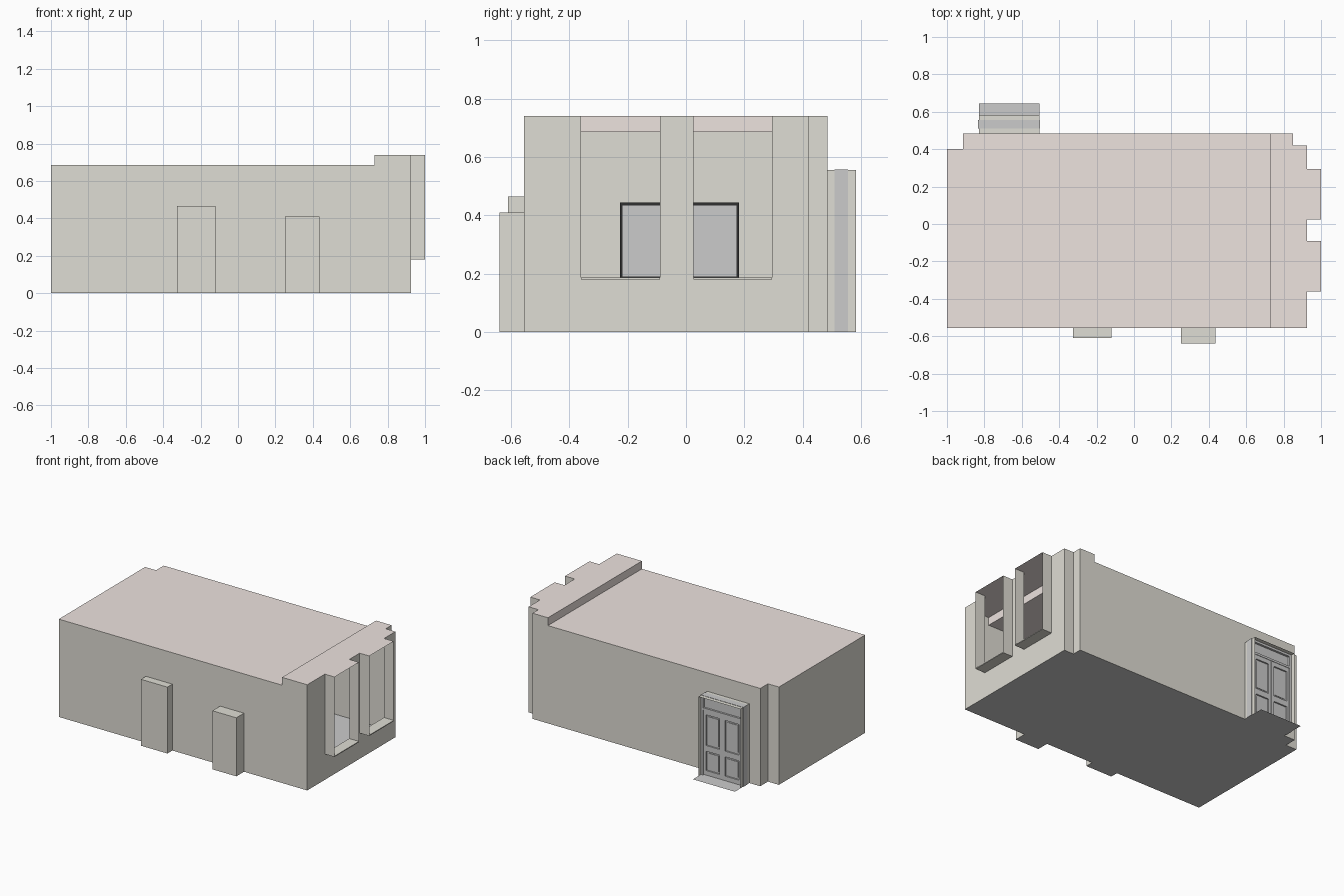
import bpy, bmesh

if "Cube" in bpy.data.objects:
    bpy.data.objects.remove(bpy.data.objects["Cube"])

H, HB, SILL = 0.685, 0.74, 0.18      # low ceiling, raised ceiling, window sill
YF, YB, XR = -0.555, 0.485, 0.925    # front, back and right wall planes
XS = 0.73                            # ceiling step


def material(name, rgb):
    m = bpy.data.materials.new(name)
    m.diffuse_color = (*rgb, 1)
    m.use_nodes = True
    m.node_tree.nodes["Principled BSDF"].inputs["Base Color"].default_value = m.diffuse_color
    return m


WALL = material("wall_paint", (0.74, 0.725, 0.66))
CEIL = material("ceiling_paint", (0.85, 0.77, 0.74))
DARK = material("dark_frame", (0.03, 0.03, 0.03))


def finish(bm, name, mat=None):
    bmesh.ops.remove_doubles(bm, verts=bm.verts, dist=0.0005)
    me = bpy.data.meshes.new(name)
    bm.to_mesh(me)
    bm.free()
    ob = bpy.data.objects.new(name, me)
    bpy.context.collection.objects.link(ob)
    if mat:
        me.materials.append(mat)
    return ob


def strip(bm, pts, z0, z1):
    """Vertical wall sheet along a plan path."""
    for (ax, ay), (bx, by) in zip(pts, pts[1:]):
        bm.faces.new([bm.verts.new(c) for c in
                      ((ax, ay, z0), (bx, by, z0), (bx, by, z1), (ax, ay, z1))])


def flat(bm, pts, z):
    """Horizontal sheet."""
    bm.faces.new([bm.verts.new((x, y, z)) for x, y in pts])


def rect(x0, x1, y0, y1):
    return [(x0, y0), (x1, y0), (x1, y1), (x0, y1)]


def box(bm, x0, x1, y0, y1, z0, z1):
    vs = bmesh.ops.create_cube(bm, size=1)["verts"]
    for v in vs:
        v.co = ((x0 + x1) / 2 + v.co.x * (x1 - x0),
                (y0 + y1) / 2 + v.co.y * (y1 - y0),
                (z0 + z1) / 2 + v.co.z * (z1 - z0))


# Outer walls, leaving gaps for the niches
walls = bmesh.new()
strip(walls, [(-0.325, YF), (-1, YF), (-1, 0.40), (-0.915, 0.40),
              (-0.915, YB), (-0.83, YB)], 0, H)
strip(walls, [(-0.505, YB), (XS, YB)], 0, H)
strip(walls, [(XS, YB), (0.85, YB), (0.85, 0.42), (XR, 0.42), (XR, 0.295)], 0, HB)
strip(walls, [(XR, 0.025), (XR, -0.09)], 0, HB)
strip(walls, [(XR, -0.36), (XR, YF), (XS, YF)], 0, HB)
strip(walls, [(XS, YF), (0.435, YF)], 0, H)
strip(walls, [(0.25, YF), (-0.12, YF)], 0, H)
finish(walls, "walls", WALL)


# Floor-standing niches: two closed ones in front, an open one for the door
def niche(name, x0, x1, yw, yo, top, closed):
    bm = bmesh.new()
    if closed:
        strip(bm, [(x0, yw), (x0, yo), (x1, yo), (x1, yw)], 0, top)
    else:
        for x in (x0, x1):
            strip(bm, [(x, yw), (x, yo)], 0, top)
    strip(bm, [(x0, yw), (x1, yw)], top, H)
    flat(bm, rect(x0, x1, yw, yo), top)
    finish(bm, name, WALL)


niche("front_niche_left", -0.325, -0.12, YF, -0.61, 0.465, True)
niche("front_niche_right", 0.25, 0.435, YF, -0.64, 0.41, True)
niche("door_niche", -0.83, -0.505, YB, 0.583, 0.555, False)

# Window niches, open to the outside
for name, y0, y1 in (("window_niche_a", -0.36, -0.09), ("window_niche_b", 0.025, 0.295)):
    bm = bmesh.new()
    strip(bm, [(XR, y0), (XR, y1)], 0, SILL)
    for y in (y0, y1):
        strip(bm, [(XR, y), (1, y)], SILL, HB)
    box(bm, XR, 1, y0, y1, SILL, SILL + 0.006)
    finish(bm, name, WALL)

# Ceiling with a raised strip along the windows
right_edge = [(XR, YF), (XR, -0.36), (1, -0.36), (1, -0.09), (XR, -0.09), (XR, 0.025),
              (1, 0.025), (1, 0.295), (XR, 0.295), (XR, 0.42), (0.85, 0.42), (0.85, YB)]
left_edge = [(-0.915, YB), (-0.915, 0.40), (-1, 0.40), (-1, YF)]
ceiling = bmesh.new()
flat(ceiling, [(XS, YF), (XS, YB)] + left_edge, H)
flat(ceiling, [(XS, YF)] + right_edge + [(XS, YB)], HB)
strip(ceiling, [(XS, YF), (XS, YB)], H, HB)
finish(ceiling, "ceiling", CEIL)

# Floor, running out into the niches and past the door
floor = bmesh.new()
flat(floor, [(XR, YF), (XR, 0.42), (0.85, 0.42), (0.85, YB)] + left_edge, 0)
flat(floor, rect(-0.325, -0.12, -0.61, YF), 0)
flat(floor, rect(0.25, 0.435, -0.64, YF), 0)
flat(floor, rect(-0.83, -0.505, YB, 0.645), 0)
finish(floor, "floor")

# Door frame with transom
D0, D1 = -0.833, -0.502
DM = (D0 + D1) / 2
frame = bmesh.new()
for x0, x1 in ((D0, D0 + 0.018), (D1 - 0.018, D1)):
    box(frame, x0, x1, 0.51, 0.555, 0, 0.557)
box(frame, D0 + 0.018, D1 - 0.018, 0.51, 0.555, 0.54, 0.557)
box(frame, D0 + 0.018, D1 - 0.018, 0.512, 0.553, 0.455, 0.47)
box(frame, D0 + 0.018, D1 - 0.018, 0.53, 0.54, 0.47, 0.54)
finish(frame, "door_frame")

# Two panelled door leaves
for name, x0, x1 in (("door_leaf_left", D0 + 0.018, DM - 0.001),
                     ("door_leaf_right", DM + 0.001, D1 - 0.018)):
    bm = bmesh.new()
    s = 0.02
    for a, b in ((x0, x0 + s), (x1 - s, x1)):
        box(bm, a, b, 0.52, 0.55, 0.003, 0.455)
    for a, b in ((0.003, 0.035), (0.17, 0.21), (0.425, 0.455)):
        box(bm, x0 + s, x1 - s, 0.52, 0.55, a, b)
    for a, b in ((0.035, 0.17), (0.21, 0.425)):
        box(bm, x0 + s, x1 - s, 0.53, 0.54, a, b)
        box(bm, x0 + s + 0.012, x1 - s - 0.012, 0.526, 0.544, a + 0.012, b - 0.012)
    finish(bm, name)

# Framed board on the inner left wall
pane = bmesh.new()
box(pane, -0.995, -0.985, -0.22, 0.175, 0.19, 0.435)
finish(pane, "board_pane")
rim = bmesh.new()
for y0, y1 in ((-0.227, -0.218), (0.173, 0.182)):
    box(rim, -0.997, -0.98, y0, y1, 0.182, 0.443)
for z0, z1 in ((0.182, 0.19), (0.434, 0.443)):
    box(rim, -0.997, -0.98, -0.218, 0.173, z0, z1)
finish(rim, "board_frame", DARK)
